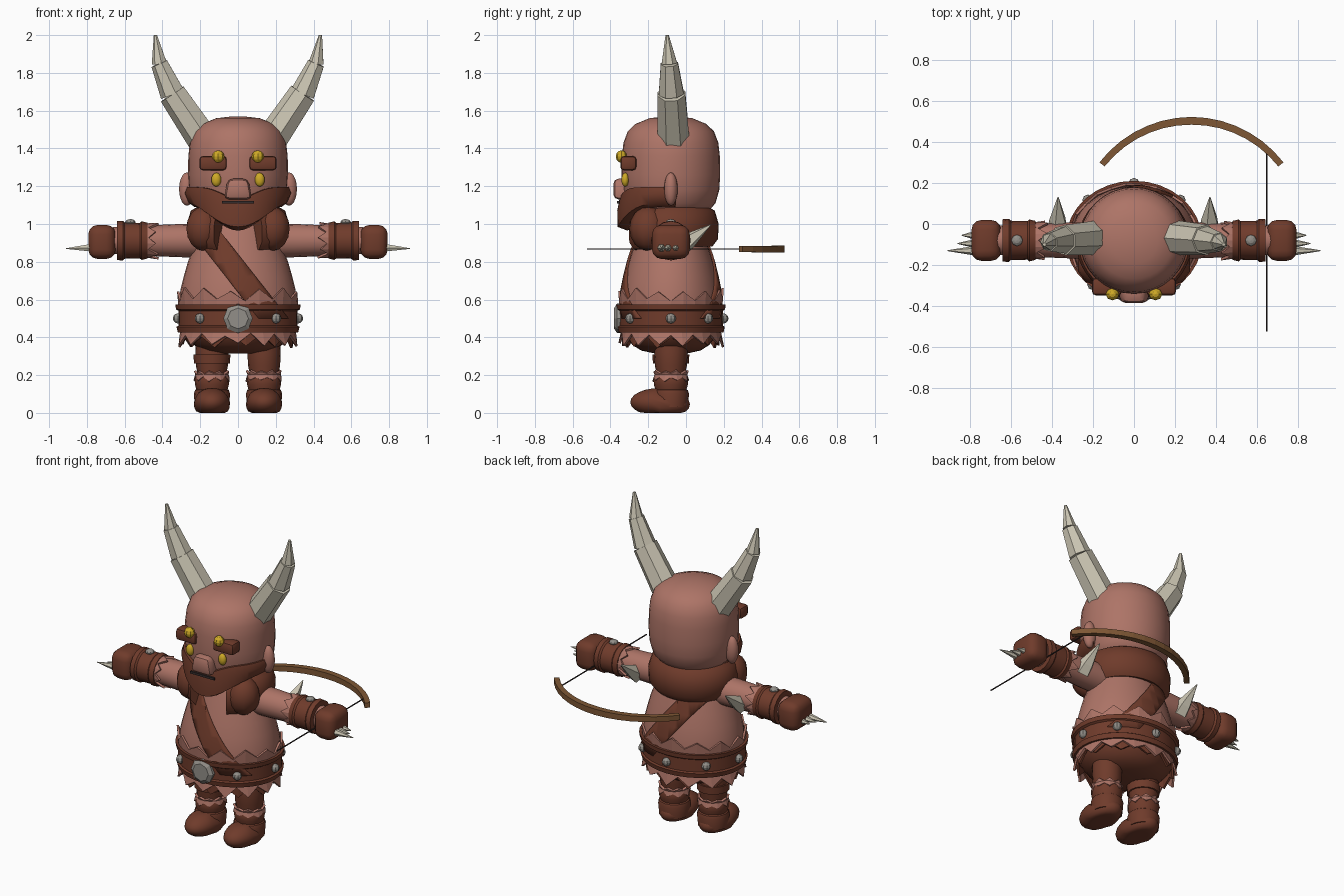
import bpy, bmesh, math, random
from mathutils import Matrix, Vector

if "Cube" in bpy.data.objects:
    bpy.data.objects.remove(bpy.data.objects["Cube"])

random.seed(4)
CY = -0.08  # the body axis sits slightly forward


def mat(name, rgb):
    m = bpy.data.materials.new(name)
    m.diffuse_color = (*rgb, 1)
    m.use_nodes = True
    m.node_tree.nodes["Principled BSDF"].inputs["Base Color"].default_value = m.diffuse_color
    return m


SKIN = mat("skin", (.42, .175, .135))
FUR = mat("brown_leather", (.16, .044, .024))
HORN = mat("horn", (.60, .56, .45))
GOLD = mat("yellow", (.62, .40, .02))
METAL = mat("grey_metal", (.29, .275, .25))
WOOD = mat("wood", (.21, .095, .035))
DARK = mat("dark", (.035, .025, .025))


def finish(name, bm, m, angle=40, xf=None):
    """Turn a bmesh into an object; angle 0 keeps all faces flat."""
    if xf:
        bm.transform(xf)
    bmesh.ops.recalc_face_normals(bm, faces=bm.faces)
    me = bpy.data.meshes.new(name)
    bm.to_mesh(me)
    bm.free()
    me.materials.append(m)
    if angle:
        me.polygons.foreach_set("use_smooth", [True] * len(me.polygons))
        me.set_sharp_from_angle(angle=math.radians(angle))
    ob = bpy.data.objects.new(name, me)
    bpy.context.collection.objects.link(ob)
    return ob


def bridge(bm, rows, closed=True, caps=True):
    """Skin a list of point rows with quads."""
    vs = [[bm.verts.new(p) for p in r] for r in rows]
    n = len(vs[0])
    for a, b in zip(vs, vs[1:]):
        for i in range(n if closed else n - 1):
            j = (i + 1) % n
            bm.faces.new((a[i], a[j], b[j], b[i]))
    if caps and closed:
        bm.faces.new(vs[0])
        bm.faces.new(vs[-1])
    return bm


def ring(r, z, n, sy=1, a0=0):
    return [(r * math.cos(a0 + math.tau * i / n), r * sy * math.sin(a0 + math.tau * i / n), z)
            for i in range(n)]


def lathe(name, prof, m, xf=None, sy=1, n=24, angle=40):
    """Revolve (z, radius) pairs around z."""
    return finish(name, bridge(bmesh.new(), [ring(r, z, n, sy) for z, r in prof]), m, angle, xf)


def ball(name, loc, size, m, u=16, v=10, angle=40, rot=None):
    bm = bmesh.new()
    bmesh.ops.create_uvsphere(bm, u_segments=u, v_segments=v, radius=1)
    xf = Matrix.Translation(loc) @ (rot or Matrix()) @ Matrix.Diagonal((*size, 1))
    return finish(name, bm, m, angle, xf)


def box(name, loc, size, m, bevel=.02, segs=2, taper=1):
    bm = bmesh.new()
    bmesh.ops.create_cube(bm, size=1)
    bmesh.ops.scale(bm, vec=size, verts=bm.verts)
    for v in bm.verts:
        if v.co.z > 0:
            v.co.x *= taper
    if bevel:
        bmesh.ops.bevel(bm, geom=bm.edges[:], offset=bevel, segments=segs, affect='EDGES', profile=.5)
    return finish(name, bm, m, 40, Matrix.Translation(loc))


def tube(name, pts, radii, m, n=6, angle=0):
    """Flat-sided tapering tube through points."""
    pts = [Vector(p) for p in pts]
    rows = []
    for i, p in enumerate(pts):
        d = (pts[min(i + 1, len(pts) - 1)] - pts[max(i - 1, 0)]).normalized()
        side = Vector((0, 0, 1)) if abs(d.z) < .3 else Vector((0, 1, 0))
        u = d.cross(side).normalized()
        w = d.cross(u)
        rows.append([p + radii[i] * (u * math.cos(math.tau * k / n) + w * math.sin(math.tau * k / n))
                     for k in range(n)])
    return finish(name, bridge(bmesh.new(), rows), m, angle)


def frill(name, r0, z0, r1, z1, teeth, m, xf, sy=1):
    """Ragged zigzag fringe from ring (r0, z0) to tips at (r1, z1)."""
    base, tips = [], []
    for i in range(teeth * 2):
        a = math.tau * i / (teeth * 2)
        t = random.uniform(.75, 1) if i % 2 else random.uniform(.25, .45)
        for lst, r, z in ((base, r0, z0), (tips, r0 + (r1 - r0) * t, z0 + (z1 - z0) * t)):
            lst.append((r * math.cos(a), r * sy * math.sin(a), z))
    ob = finish(name, bridge(bmesh.new(), [base, tips], caps=False), m, 0, xf)
    ob.modifiers.new("thickness", 'SOLIDIFY').thickness = .012


AXIS = Matrix.Translation((0, CY, 0))

# Torso, with a diagonal strap cut from a slightly larger shell
TORSO = [(.5, .315), (.58, .312), (.65, .305), (.72, .288), (.8, .265), (.88, .235),
         (.95, .21), (1.02, .18), (1.08, .14)]
lathe("torso", TORSO, SKIN, AXIS, .84, 32)
bm = bridge(bmesh.new(), [ring(r + .014, z, 48, .84) for z, r in TORSO], caps=False)
normal = Vector((.786, 0, .618))
for off, sgn in ((.52, 1), (.395, -1)):
    bmesh.ops.bisect_plane(bm, geom=bm.verts[:] + bm.edges[:] + bm.faces[:], plane_co=normal * off,
                           plane_no=normal * sgn, clear_outer=True)
finish("chest_strap", bm, FUR, 40, AXIS).modifiers.new("thickness", 'SOLIDIFY').thickness = .02

# Hips, belt and ragged fringes
lathe("hips", [(.315, .1), (.33, .18), (.36, .235), (.42, .285), (.5, .3)], FUR, AXIS, .87)
lathe("belt", [(.425, .29), (.425, .318), (.455, .326), (.462, .315), (.54, .315), (.548, .328),
               (.575, .332), (.575, .3)], FUR, AXIS, .875, 32, 30)
frill("upper_fringe", .315, .56, .325, .665, 13, SKIN, AXIS, .87)
frill("lower_fringe", .30, .45, .325, .345, 14, SKIN, AXIS, .87)
frill("lower_fringe_dark", .30, .45, .30, .335, 11, FUR, AXIS, .87)
FACE = Matrix.Rotation(math.pi / 2, 4, 'X')
lathe("buckle", [(-.03, .078), (.005, .078), (.02, .055)], METAL,
      Matrix.Translation((0, -.36, .5)) @ FACE, 1, 8, 0)
for k in range(8):
    if k != 6:
        a = math.tau * k / 8 + (.1 if k == 5 else -.1 if k == 7 else 0)
        ball("belt_stud", (.318 * math.cos(a), CY + .278 * math.sin(a), .5), (.027,) * 3, METAL, 8, 6, 0)

# Head
lathe("head", [(1.03, .12), (1.06, .195), (1.11, .24), (1.18, .26), (1.26, .265), (1.36, .263),
               (1.43, .255), (1.49, .232), (1.53, .19), (1.56, .115), (1.57, .03)], SKIN, AXIS, .985, 32, 60)

# Beard wrapping the jaw, longest at the chin
rows = [[] for _ in range(6)]
for i in range(25):
    a = math.radians(-96 + 8 * i)
    c = max(0, math.cos(a))
    top, low = 1.195 - .06 * c ** 10, 1.09 - .125 * c ** 4
    mid = (top + low) / 2
    for row, r, z in zip(rows, (.25, .272, .284, .258 + .025 * c, .23, .1),
                         (top, top, mid + .02, low + .02, low, low + .06)):
        row.append((r * math.sin(a), CY - r * math.cos(a), z))
finish("beard", bridge(bmesh.new(), rows, closed=False), FUR, 45)
box("mouth", (0, -.359, 1.115), (.17, .012, .014), DARK, 0)
box("nose", (0, -.34, 1.185), (.15, .09, .11), SKIN, .028, 2, .72)

# Fur collar, open at the chest, with a hanging lobe on each side
rows = []
for i in range(29):
    a = math.radians(-62 + 304 * i / 28)
    f = max(0, -math.sin(a))
    rows.append([(r * math.cos(a), CY + r * .93 * math.sin(a), z - .02 * f) for r, z in
                 ((.17, .9), (.235, .88), (.268, .92), (.272, 1.0), (.25, 1.07), (.2, 1.1), (.15, 1.06))])
finish("collar", bridge(bmesh.new(), list(rows)), FUR, 45)

for s in (-1, 1):
    # Face details, ears and horns
    box("eyebrow", (s * .132, -.305, 1.322), (.145, .085, .075), FUR, .018)
    ball("brow_bead", (s * .105, -.342, 1.357), (.033, .03, .033), GOLD, 8, 6, 0)
    ball("eye", (s * .115, -.322, 1.235), (.026, .02, .037), GOLD, 12, 8)
    ball("ear", (s * .27, CY, 1.185), (.042, .036, .088), SKIN)
    horn = [(.17, -.065, 1.43), (.235, -.068, 1.505), (.345, -.078, 1.69), (.345, -.078, 1.69),
            (.415, -.088, 1.85), (.418, -.088, 1.85), (.437, -.1, 2.0)]
    for k, (i, j, r0, r1) in enumerate(((0, 2, .088, .076), (2, 4, .068, .047), (4, 6, .042, .009))):
        tube("horn_segment", [(s * x, y, z) for x, y, z in (horn[i], horn[j])], (r0, r1), HORN, 7)
    ball("collar_lobe", (s * .18, -.2, .975), (.098, .1, .118), FUR, 10, 8, 60)

    # Arm, bracer and fist, revolved along x
    arm = Matrix.Translation((0, CY, .912)) @ Matrix.Rotation(s * math.pi / 2, 4, 'Y')
    lathe("arm", [(.12, .09), (.3, .088), (.5, .08), (.68, .07)], SKIN, arm, 1, 16)
    lathe("bracer", [(.475, .075), (.48, .095), (.51, .102), (.52, .094), (.6, .096), (.61, .105),
                     (.64, .103), (.642, .07)], FUR, arm, 1, 16, 30)
    frill("sleeve_fringe", .088, .5, .1, .42, 9, SKIN, arm)
    ball("bracer_stud", (s * .57, CY, 1.008), (.028, .028, .018), METAL, 8, 6, 0)
    box("fist", (s * .72, CY, .905), (.145, .2, .18), FUR, .05, 3)
    for y, x in ((-.13, .91), (-.095, .86), (-.055, .84)):
        tube("claw", [(s * .76, y, .875), (s * x, y, .87)], (.026, .002), HORN, 6)
    tube("elbow_spike", [(s * .37, -.03, .875), (s * .37, .02, .915), (s * .37, .13, .995)],
         (.052, .043, .003), HORN, 5)

    # Leg and boot
    leg = Matrix.Translation((s * .138, CY, 0))
    lathe("leg", [(.15, .075), (.22, .078), (.25, .085), (.32, .088), (.4, .085)], FUR, leg, 1, 16)
    lathe("boot_shaft", [(.03, .09), (.1, .096), (.12, .09), (.125, .083), (.15, .09), (.185, .092),
                         (.2, .084), (.2, .06)], FUR, leg, 1, 16, 35)
    frill("boot_fringe", .084, .195, .098, .225, 9, SKIN, leg)
    frill("boot_fringe_low", .088, .205, .1, .165, 9, SKIN, leg)
    bm = bmesh.new()
    bmesh.ops.create_uvsphere(bm, u_segments=20, v_segments=12, radius=1)
    for v in bm.verts:
        x, y, z = v.co
        v.co = (x * .096, y * .158, max(0, .045 + z * .075 + (.012 if y < 0 else 0)))
    bmesh.ops.remove_doubles(bm, verts=bm.verts, dist=.0005)
    finish("boot_foot", bm, FUR, 50, Matrix.Translation((s * .138, -.137, 0)))

# Single knee band
lathe("knee_band", [(.262, .08), (.262, .095), (.31, .098), (.31, .08)], FUR,
      Matrix.Translation((-.138, CY, 0)), 1, 16, 30)

# Bow limb as a square-section arc, with a thin rod beside the hand
rows = []
for i in range(15):
    a = math.radians(38 + 104 * i / 14)
    t = .019 - .003 * abs(i - 7) / 7
    rows.append([(.28 + r * math.cos(a), -.05 + r * math.sin(a), z) for r, z in
                 ((.553 - t, .867 - t), (.553 + t, .867 - t), (.553 + t, .867 + t), (.553 - t, .867 + t))])
finish("bow_limb", bridge(bmesh.new(), rows), WOOD, 0)
tube("bow_rod", [(.647, -.525, .868), (.647, .36, .868)], (.004, .004), DARK, 6)
